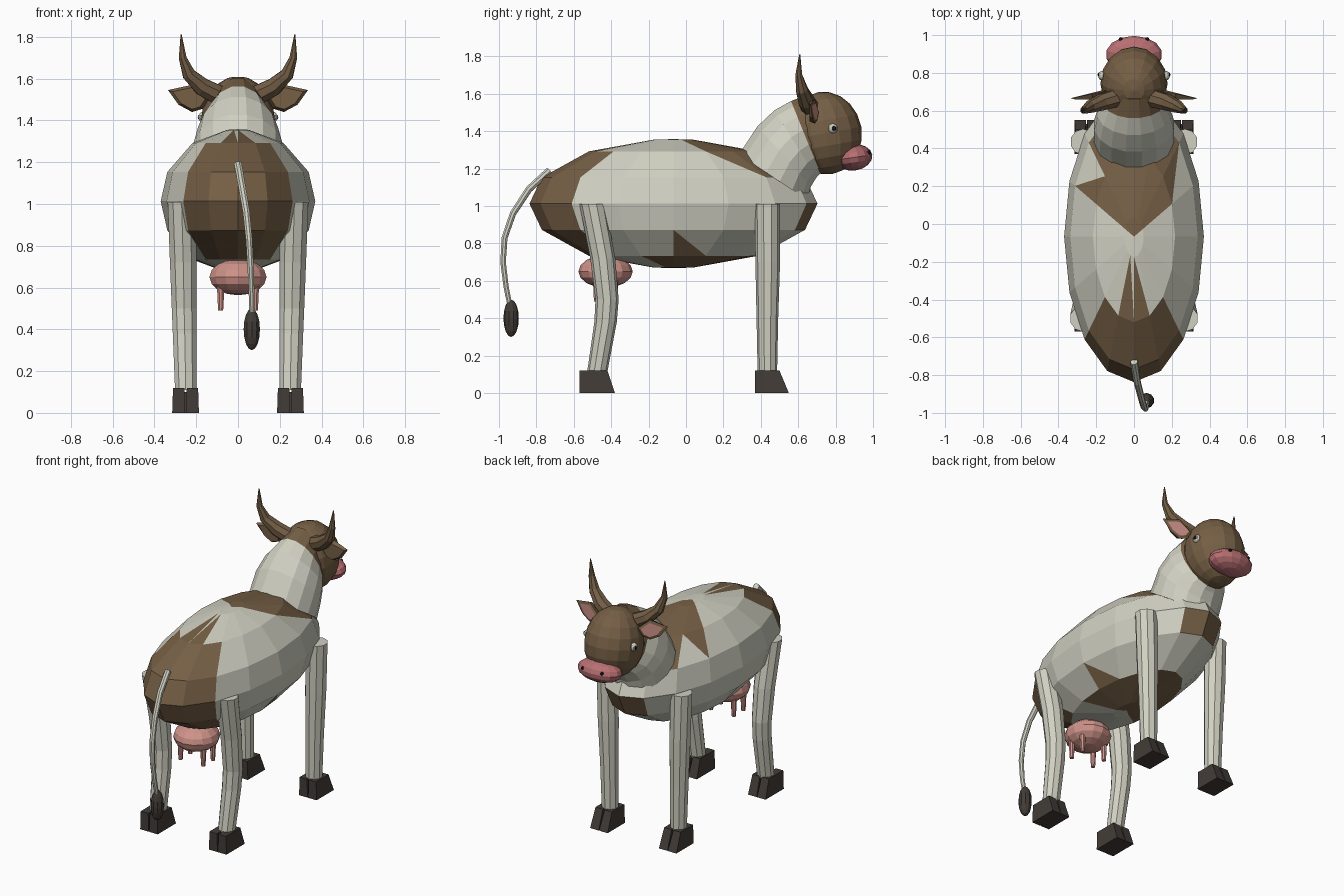
import bpy, bmesh
from math import sin, cos, pi, radians
from mathutils import Vector, Matrix

if "Cube" in bpy.data.objects:
    bpy.data.objects.remove(bpy.data.objects["Cube"])


def material(name, r, g, b):
    m = bpy.data.materials.new(name)
    m.use_nodes = True
    m.diffuse_color = (r, g, b, 1)
    m.node_tree.nodes["Principled BSDF"].inputs["Base Color"].default_value = (r, g, b, 1)
    return m


WHITE = material("off_white", .63, .63, .54)
BROWN = material("hide_brown", .18, .115, .06)
HORN = material("horn_brown", .17, .11, .06)
PINK = material("udder_pink", .62, .29, .25)
ROSE = material("muzzle_rose", .48, .16, .17)
HOOF = material("hoof_dark", .055, .045, .038)
BLACK = material("pupil_black", .01, .01, .01)


def finish(name, bm, *mats):
    bmesh.ops.recalc_face_normals(bm, faces=bm.faces)
    mesh = bpy.data.meshes.new(name)
    bm.to_mesh(mesh)
    bm.free()
    for m in mats:
        mesh.materials.append(m)
    ob = bpy.data.objects.new(name, mesh)
    bpy.context.collection.objects.link(ob)
    return ob


def ring(c, u, v, n):
    """Ellipse of n points around c, spanned by the half axes u and v."""
    c, u, v = Vector(c), Vector(u), Vector(v)
    return [c + u * cos(2 * pi * (k + .5) / n) + v * sin(2 * pi * (k + .5) / n) for k in range(n)]


def loft(name, rings, *mats, colour=lambda row: 0):
    bm = bmesh.new()
    vs = [[bm.verts.new(p) for p in r] for r in rings]
    n = len(vs[0])
    for i in range(len(vs) - 1):
        for k in range(n):
            q = (k + 1) % n
            f = bm.faces.new((vs[i][k], vs[i][q], vs[i + 1][q], vs[i + 1][k]))
            f.material_index = colour(i)
    bm.faces.new(vs[0])
    bm.faces.new(vs[-1]).material_index = colour(len(vs) - 2)
    return finish(name, bm, *mats)


def tube(name, path, radii, n, mat):
    """Round tube whose rings stand square to the path."""
    pts = [Vector(p) for p in path]
    rings = []
    for i, (p, r) in enumerate(zip(pts, radii)):
        t = (pts[min(i + 1, len(pts) - 1)] - pts[max(i - 1, 0)]).normalized()
        side = t.cross(Vector((0, 1, 0))).normalized()
        rings.append(ring(p, side * r, t.cross(side) * r, n))
    return loft(name, rings, mat)


def ball(name, centre, size, mat, segs=12, rows=8, tilt=0):
    bm = bmesh.new()
    m = Matrix.Translation(centre) @ Matrix.Rotation(radians(tilt), 4, 'X') @ Matrix.Diagonal((*size, 1))
    bmesh.ops.create_uvsphere(bm, u_segments=segs, v_segments=rows, radius=1, matrix=m)
    return finish(name, bm, mat)


# Body: squashed globe, patches chosen by row and segment
def is_brown(row, seg, upper):
    rump = (10 <= seg <= 13 and 1 <= row <= 4) or (row == 5 and seg in (11, 12) and not upper)
    saddle = (row >= 5 and 1 <= seg <= 6) or (row == 4 and (2 <= seg <= 5 or (upper and seg in (1, 6))))
    chest = row == 2 and seg in (3, 4)
    belly = (row <= 0 and (seg <= 8 or seg == 15)) or (row == 1 and seg == 0 and not upper)
    return rump or saddle or chest or belly


def build_body():
    bm = bmesh.new()
    lats = [radians(a) for a in (-82, -54, -24, 0, 24, 54, 82)]
    grid = [[bm.verts.new((.37 * cos(t) * cos(s * pi / 8), -.067 + .77 * cos(t) * sin(s * pi / 8),
                           1.013 + .345 * sin(t))) for s in range(16)] for t in lats]
    low, high = bm.verts.new((0, -.067, .668)), bm.verts.new((0, -.067, 1.358))
    for s in range(16):
        q = (s + 1) % 16
        for r in range(6):
            a, b, c, d = grid[r][s], grid[r][q], grid[r + 1][q], grid[r + 1][s]
            bm.faces.new((a, b, d)).material_index = is_brown(r, s, False)
            bm.faces.new((b, c, d)).material_index = is_brown(r, s, True)
        bm.faces.new((grid[0][q], grid[0][s], low)).material_index = is_brown(-1, s, False)
        bm.faces.new((grid[6][s], grid[6][q], high)).material_index = is_brown(6, s, False)
    finish("body", bm, WHITE, BROWN)


build_body()

# Neck: rings from nape to throat, ending in a brown collar
neck = [((.28, 1.28), (.65, 1.03), .215), ((.38, 1.43), (.67, 1.1), .215),
        ((.47, 1.515), (.70, 1.15), .195), ((.56, 1.565), (.72, 1.17), .16),
        ((.66, 1.605), (.80, 1.18), .13)]
loft("neck", [ring((0, (a[0] + b[0]) / 2, (a[1] + b[1]) / 2), (w, 0, 0),
                   (0, (a[0] - b[0]) / 2, (a[1] - b[1]) / 2), 16) for a, b, w in neck],
     WHITE, BROWN, colour=lambda row: int(row == 3))

# Head and muzzle
ball("head", (0, .745, 1.39), (.178, .195, .222), BROWN, 16, 10, 10)
ball("muzzle", (0, .897, 1.26), (.15, .1, .07), ROSE, 14, 8, 8)


def ear(side):
    """Leaf shaped ear with a pink plate on the face turned to +y."""
    outline = [(.14, 1.50), (.22, 1.57), (.335, 1.545), (.285, 1.475), (.22, 1.44), (.17, 1.455)]
    mid = Vector((.225, 0, 1.505))
    bm = bmesh.new()

    def edge(scale, depth, thin):
        pts = [mid + (Vector((x, 0, z)) - mid) * scale for x, z in outline]
        return [bm.verts.new((side * p.x, depth - thin * (p.x - .14), p.z)) for p in pts]
    back, front, inner = edge(.8, .66, 0), edge(1, .705, .2), edge(.72, .715, .25)
    for k in range(6):
        q = (k + 1) % 6
        bm.faces.new((back[k], back[q], front[q], front[k]))
        bm.faces.new((front[k], front[q], inner[q], inner[k]))
    bm.faces.new(back)
    bm.faces.new(inner).material_index = 1
    finish("ear", bm, BROWN, PINK)


LEGS = {
    "front_leg": ([(.27, .435, 1.01, .068), (.262, .437, .7, .066), (.255, .435, .4, .058),
                   (.25, .435, .11, .052)], .37, .50, .55),
    "rear_leg": ([(.27, -.50, 1.01, .07), (.262, -.445, .72, .067), (.258, -.422, .5, .062),
                  (.255, -.43, .38, .06), (.25, -.475, .11, .054)], -.57, -.42, -.38),
}

for s in (-1, 1):
    # Legs with split hooves
    for name, (path, heel, top, toe) in LEGS.items():
        loft(name, [ring((s * x, y, z), (r, 0, 0), (0, r, 0), 10) for x, y, z, r in path], WHITE)
        for x, half, inset in ((.218, .029, 0), (.284, .029, 0), (.25, .012, .02)):
            def slab(z, far, w):
                return [(s * (x + a * w), y, z) for a, y in
                        ((-1, heel + inset), (1, heel + inset), (1, far - inset), (-1, far - inset))]
            loft("hoof", [slab(0, toe, half + .002), slab(.12 - inset, top, half - .002)], HOOF)

    # Horns, ears, eyes and nostrils
    tube("horn", [(s * .08, .67, 1.515), (s * .17, .645, 1.56), (s * .235, .62, 1.62),
                  (s * .265, .603, 1.70), (s * .272, .608, 1.81)], (.05, .046, .034, .02, .003), 8, HORN)
    ear(s)
    ball("eye", (s * .168, .785, 1.415), (.022, .026, .026), WHITE, 10, 8)
    ball("pupil", (s * .185, .79, 1.415), (.008, .013, .013), BLACK, 8, 6)
    ball("nostril", (s * .07, .978, 1.285), (.011, .011, .011), BLACK, 8, 6)

    # Teats
    for y in (-.48, -.38):
        tube("teat", [(s * .083, y, .63), (s * .083, y, .54), (s * .083, y, .49)], (.02, .016, .013), 8, PINK)

# Udder
ball("udder", (0, -.43, .65), (.14, .145, .087), PINK, 14, 8)

# Tail and tuft
tube("tail", [(0, -.73, 1.19), (.018, -.84, 1.09), (.04, -.925, .96), (.053, -.97, .83),
              (.06, -.978, .7), (.065, -.962, .57), (.068, -.94, .46)],
     (.02, .019, .018, .017, .016, .015, .014), 8, WHITE)
ball("tail_tuft", (.066, -.935, .40), (.041, .041, .1), HOOF, 10, 8)
